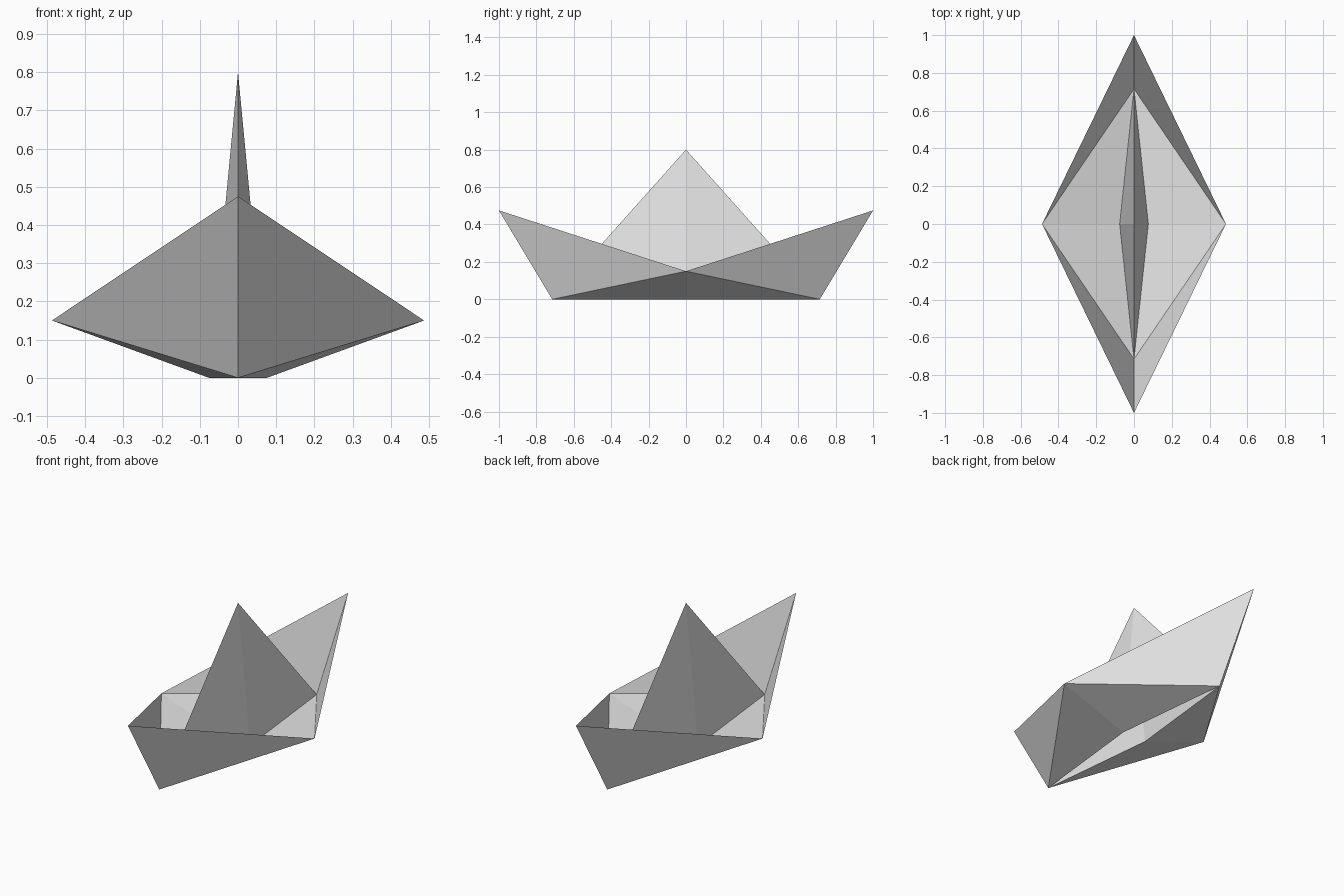
import bpy

cube = bpy.data.objects.get("Cube")
if cube:
    bpy.data.objects.remove(cube, do_unlink=True)

paper = bpy.data.materials.new("white_paper")
paper.use_nodes = True
colour = (0.8, 0.8, 0.8, 1.0)
paper.diffuse_color = colour
paper.node_tree.nodes["Principled BSDF"].inputs["Base Color"].default_value = colour

# Fold points of one quarter of the boat (left front)
bow = (0, -1, 0.475)
keel_end = (0, -0.715, 0)
side_tip = (0.487, 0, 0.15)
sail_foot = (0.076, 0, 0)
sail_peak = (0, 0, 0.8)


def folded_sheet(name, triangles):
    """Make one quarter from triangles and mirror it to both sides and both ends."""
    points = list(dict.fromkeys(p for tri in triangles for p in tri))
    faces = [[points.index(p) for p in tri] for tri in triangles]
    mesh = bpy.data.meshes.new(name)
    mesh.from_pydata(points, [], faces)
    mesh.materials.append(paper)
    obj = bpy.data.objects.new(name, mesh)
    bpy.context.collection.objects.link(obj)
    mirror = obj.modifiers.new("four_quarters", 'MIRROR')
    mirror.use_axis = (True, True, False)
    mirror.use_mirror_merge = True
    mirror.merge_threshold = 0.001
    return obj


# Hull: raised end panel and shallow underside panel, open in the middle
folded_sheet("hull", [(bow, keel_end, side_tip),
                      (keel_end, sail_foot, side_tip)])

# Sail: thin hollow peak rising from the slit in the hull
folded_sheet("sail", [(keel_end, sail_foot, sail_peak)])
